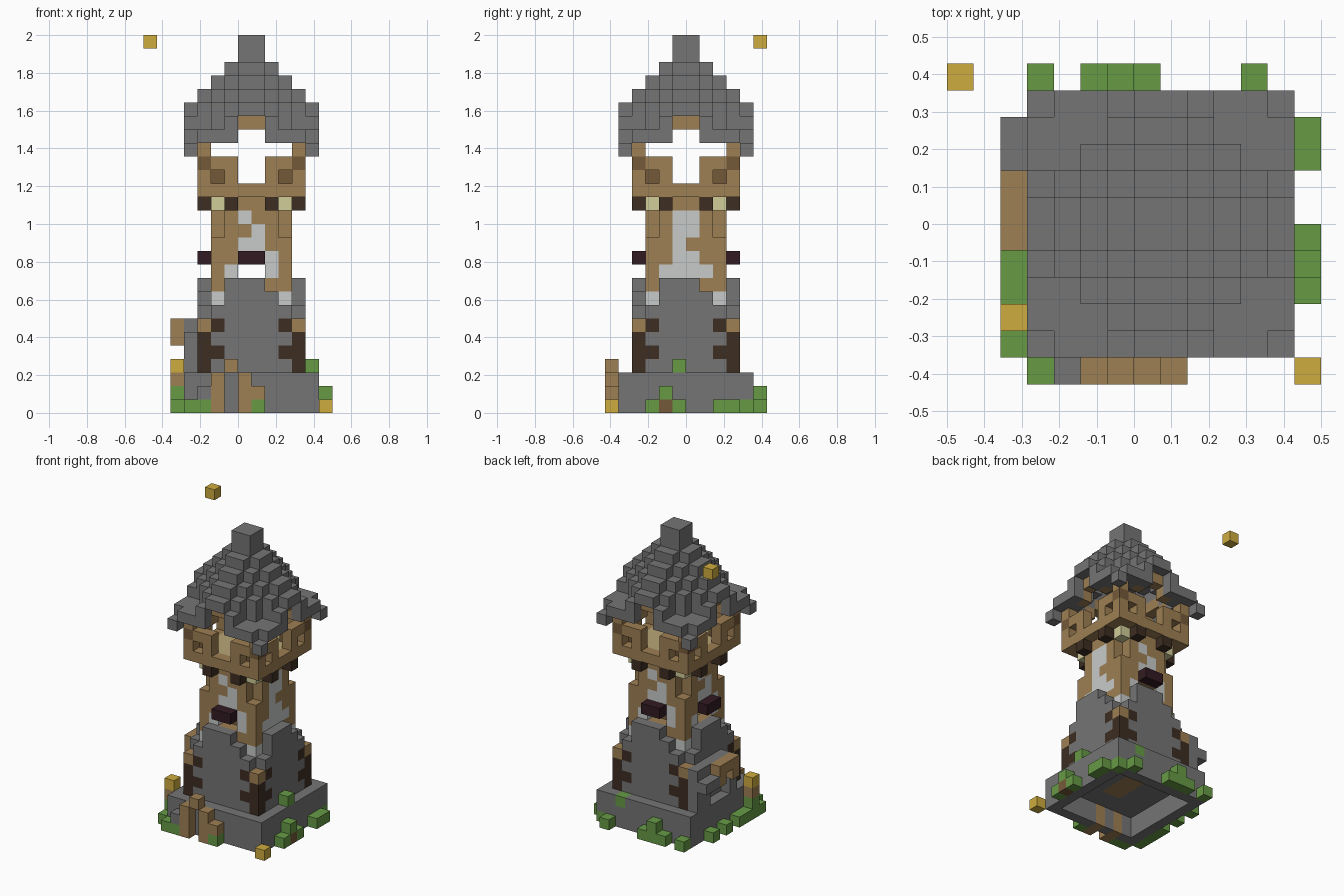
import bpy
import bmesh
from mathutils import Vector

cube = bpy.data.objects.get("Cube")
if cube:
    bpy.data.objects.remove(cube, do_unlink=True)

V = 2 / 28          # block size
SHIFT = V           # tower axis sits one block towards +x

COLOURS = {
    "stone": (0.178, 0.178, 0.178),
    "timber": (0.345, 0.215, 0.088),
    "pale_timber": (0.47, 0.38, 0.18),
    "dark_timber": (0.175, 0.1, 0.041),
    "bark": (0.047, 0.027, 0.016),
    "plaster": (0.58, 0.6, 0.59),
    "leaf": (0.135, 0.325, 0.06),
    "gold": (0.62, 0.415, 0.05),
    "lantern": (0.64, 0.61, 0.32),
    "maroon": (0.031, 0.011, 0.016),
}
NAMES = list(COLOURS)
materials = []
for name, rgb in COLOURS.items():
    m = bpy.data.materials.new(name)
    m.use_nodes = True
    m.diffuse_color = (*rgb, 1)
    bsdf = m.node_tree.nodes["Principled BSDF"]
    bsdf.inputs["Base Color"].default_value = (*rgb, 1)
    bsdf.inputs["Roughness"].default_value = 0.9
    materials.append(m)

cells = {}          # block position -> (part, colour)
ALL = (0, 1, 2, 3)  # front, +x, back, -x
FRONT, BACK, RIGHT = 0, 2, 3


def fill(part, colour, us, ws, ks):
    for u in us:
        for w in ws:
            for k in ks:
                cells[u, w, k] = (part, colour)


def turned(u, w, side):
    for _ in range(side):
        u, w = -w - 1, u
    return u, w


def wall(part, colour, ts, d, ks, sides=ALL):
    """Blocks on wall faces: t runs along the face, d is the ring; colour None cuts."""
    for side in sides:
        for t in ts:
            u, w = turned(t, -d - 1, side)
            for k in ks:
                if colour is None:
                    cells.pop((u, w, k), None)
                else:
                    cells[u, w, k] = (part, colour)


def ring(c):
    return c if c >= 0 else -c - 1


# Hollow plinth with a closed top
wall("plinth", "stone", range(-5, 5), 4, range(3))
fill("plinth", "stone", range(-4, 4), range(-4, 4), [2])
fill("plinth", "timber", range(-1, 1), range(-2, 2), [2])
wall("plinth", "timber", [-3, -1], 4, [0, 1], [FRONT])

# Tower shaft with plaster patches
wall("tower_wall", "timber", range(-3, 3), 2, range(3, 16))
WORN = ["  o   ", "   o  ", "  oo  ", "    o ", " o  o "]
FULL = ["  oo  ", "  oo  ", "  o   ", "  oo  ", " oooo "]
for side in ALL:
    for row, marks in enumerate(FULL if side == 1 else WORN):
        for t, mark in enumerate(marks):
            if mark == "o":
                wall("tower_wall", "plaster", [t - 3], 2, [14 - row], [side])
wall("tower_wall", "plaster", [-3, 2], 2, [8])
wall("tower_wall", None, [-3], 2, [13, 14])
wall("tower_wall", "timber", [-2], 1, range(13, 16))

# Windows with hoods on three sides
wall("tower_wall", None, [-1, 0], 2, [10], [FRONT, BACK, RIGHT])
wall("window_hood", "maroon", [-1, 0], 3, [11], [FRONT, BACK, RIGHT])

# Stone skirt with toothed corner posts
wall("skirt", "stone", range(-3, 3), 3, range(3, 8))
wall("skirt", "stone", range(-2, 2), 3, [8])
wall("skirt", "stone", range(-2, 1), 3, [9])
wall("skirt", "bark", [-3, 2], 3, [4, 6])
wall("corner_post", "bark", [-4], 3, range(3, 6))
wall("corner_post", "timber", [-4], 3, [6])

# Brackets and lanterns below the balcony
wall("bracket", "bark", [-2, 1], 3, [15])
wall("lantern", "lantern", [-3], 2, [15])

# Balcony
fill("balcony", "timber", range(-4, 4), range(-4, 4), [16])
fill("balcony", "pale_timber", range(-3, 3), range(-3, 3), [16])
wall("balcony", "timber", [-4, -3, -2, 1, 2, 3], 3, [17, 18])
wall("balcony", None, [-3, 2], 3, [17])
wall("balcony", "dark_timber", [-3], 2, [17])
wall("balcony", "dark_timber", [-4], 3, [18])
wall("balcony", "timber", [-4], 3, [19])

# Arched timber beams under the eaves
wall("eaves_beam", "timber", [-2, 1], 3, [20])
wall("eaves_beam", "timber", [-1, 0], 3, [21])

# Hollow roof: stepped ridges with drooping corners
for u in range(-5, 5):
    for w in range(-5, 5):
        a, b = ring(u), ring(w)
        s = a + b
        top = 28 if s == 0 else 27 - s
        if s >= 5 and min(a, b) >= 2:
            top = 21
        low = max(top - 2, 20)
        if s == 8:
            top, low = 20, 19
        elif s == 4 and max(a, b) == 4:
            low = 22
        fill("roof", "stone", [u], [w], range(low, top))

# Front door frame
fill("door_frame", "timber", [-3], [-6], range(3))
fill("door_frame", "timber", [-2], [-6], [3])
fill("door_frame", "timber", [-1], [-6], range(3))
fill("door_frame", "timber", [0], [-6], [1])
fill("door_frame", "stone", [-4], [-6], [1])
fill("bush", "leaf", [0, -4, -5], [-6], [0])

# Side canopy on the right wall
fill("canopy", "stone", [-5], range(2, 4), range(3, 7))
fill("canopy", "stone", [-5], [-2], range(3, 6))
fill("canopy", "stone", [-5], range(-1, 2), [6])
fill("canopy", "stone", [-6], range(2, 4), [5])
fill("canopy", "timber", [-6], range(-1, 2), [6])
fill("canopy", "timber", [-6], [-1, 1], [5])

# Bushes around the plinth
fill("bush", "leaf", [-6], [-5, -4, -3, -2, 0, 2], [0])
fill("bush", "leaf", [-6], [-4], [1])
fill("bush", "leaf", [5], [-3, -1, 2, 3], [0])
fill("bush", "leaf", [5], [-2], [1])
fill("bush", "dark_timber", [5], [-2], [0])
fill("bush", "leaf", [4], [-1], [3])
fill("bush", "leaf", [-5, -3, -2, -1, 3], [5], [0])
fill("bush", "leaf", [-2], [5], [1])
fill("bush", "leaf", [4], [4], [0])
fill("plinth", "leaf", [2], [4], [2])

# Gold blocks, one on a short post and one floating
fill("gold_post", "timber", [-6], [-4], [2])
fill("gold_post", "gold", [-6], [-4], [3])
fill("gold_block", "gold", [5], [-6], [0])
fill("floating_block", "gold", [-8], [5], [27])


# Turn each part's blocks into one mesh of exposed faces
def build(part):
    bm = bmesh.new()
    for (u, w, k), (owner, colour) in cells.items():
        if owner != part:
            continue
        centre = Vector((u + 0.5, w + 0.5, k + 0.5))
        for axis in range(3):
            for sign in (-1, 1):
                n = Vector((0, 0, 0))
                n[axis] = sign
                if (u + int(n.x), w + int(n.y), k + int(n.z)) in cells:
                    continue
                p = Vector((0, 0, 0))
                p[(axis + 1) % 3] = 1
                q = n.cross(p)
                corners = [centre + (n + p * i + q * j) / 2
                           for i, j in ((-1, -1), (1, -1), (1, 1), (-1, 1))]
                face = bm.faces.new([bm.verts.new(c * V + Vector((SHIFT, 0, 0)))
                                     for c in corners])
                face.material_index = NAMES.index(colour)
    bmesh.ops.remove_doubles(bm, verts=bm.verts, dist=V / 100)
    mesh = bpy.data.meshes.new(part)
    bm.to_mesh(mesh)
    bm.free()
    for m in materials:
        mesh.materials.append(m)
    bpy.context.collection.objects.link(bpy.data.objects.new(part, mesh))


for part in sorted({owner for owner, _ in cells.values()}):
    build(part)
